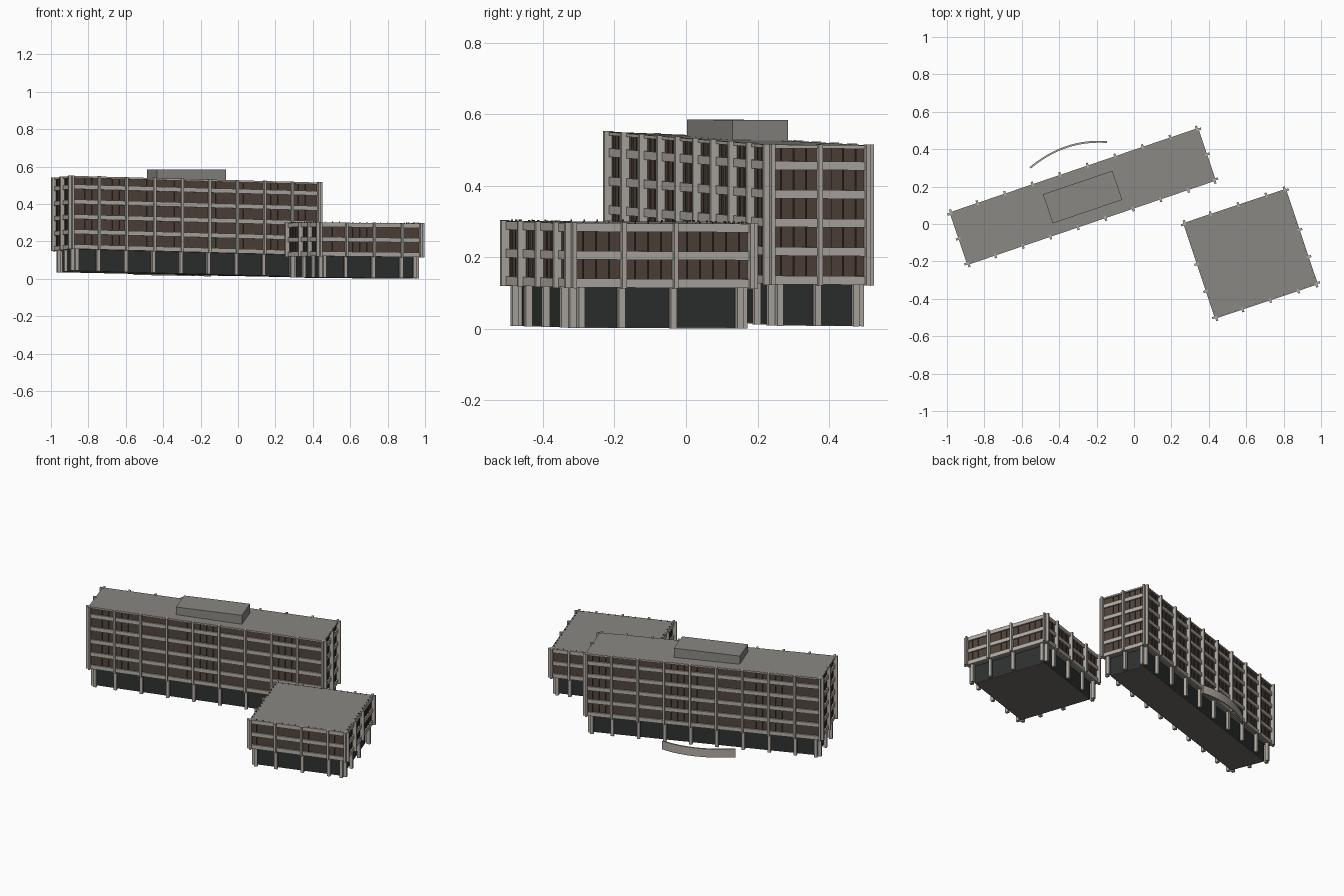
import bpy, bmesh, math
from mathutils import Matrix, Vector

if "Cube" in bpy.data.objects:
    bpy.data.objects.remove(bpy.data.objects["Cube"])


def material(name, rgb):
    m = bpy.data.materials.new(name)
    m.diffuse_color = (*rgb, 1)
    m.use_nodes = True
    m.node_tree.nodes["Principled BSDF"].inputs["Base Color"].default_value = m.diffuse_color
    return m


CONCRETE = material("concrete", (0.44, 0.41, 0.375))
ROOF = material("roof_grey", (0.25, 0.243, 0.228))
BROWN = material("brown_window", (0.082, 0.058, 0.043))
MULLION = material("mullion_brown", (0.065, 0.047, 0.035))
GLASS = material("dark_glass", (0.028, 0.031, 0.031))
FLOOR = material("floor_brown", (0.15, 0.14, 0.125))


def add_box(bm, lo, hi, rot=Matrix()):
    c = [(a + b) / 2 for a, b in zip(lo, hi)]
    s = [abs(b - a) for a, b in zip(lo, hi)]
    bmesh.ops.create_cube(bm, size=1, matrix=rot @ Matrix.Translation(c) @ Matrix.Diagonal((*s, 1)))


def finish(bm, name, mat, frame=Matrix(), twist=0):
    for v in bm.verts:
        v.co.z += twist * v.co.x * v.co.y
    bm.transform(frame)
    bmesh.ops.recalc_face_normals(bm, faces=bm.faces)
    me = bpy.data.meshes.new(name)
    bm.to_mesh(me)
    bm.free()
    me.materials.append(mat)
    ob = bpy.data.objects.new(name, me)
    bpy.context.collection.objects.link(ob)
    return ob


def ground_frame(x, y, z, angle, slope_u, slope_v):
    # rotated frame on sloping ground, walls kept vertical
    shear = Matrix.Identity(4)
    shear[2][0], shear[2][1] = slope_u, slope_v
    return Matrix.Translation((x, y, z)) @ Matrix.Rotation(math.radians(angle), 4, 'Z') @ shear


def building(name, frame, length, depth, base, top, bands, stops_u, stops_v, fin_top, twist=0):
    hu, hv = length / 2, depth / 2
    parts = {k: bmesh.new() for k in
             ("core", "lobby", "floor", "roof", "bands", "columns", "pillars", "mullions")}

    # window core, recessed lobby, ground floor, roof and first-floor slab
    r = 0.007
    add_box(parts["core"], (r - hu, r - hv, base + 0.004), (hu - r, hv - r, top - 0.006))
    g = 0.036
    add_box(parts["lobby"], (g - hu, g - hv, 0.002), (hu - g, hv - g, base + 0.006))
    add_box(parts["floor"], (g - hu, g - hv, 0.0), (hu - g, hv - g, 0.002))
    add_box(parts["roof"], (-hu, -hv, top - 0.006), (hu, hv, top))
    add_box(parts["roof"], (r / 2 - hu, r / 2 - hv, base), (hu - r / 2, hv - r / 2, base + 0.006))

    for k in range(4):
        rot = Matrix.Rotation(k * math.pi / 2, 4, 'Z')
        h, d = (hu, hv) if k % 2 == 0 else (hv, hu)
        stops = [s - h for s in (stops_u if k % 2 == 0 else stops_v)]
        if k >= 2:
            stops = [-s for s in reversed(stops)]
        # horizontal spandrels
        for z0, z1 in bands:
            add_box(parts["bands"], (-h, -d - 0.002, base + z0), (h, -d + r + 0.002, base + z1), rot)
        for s in stops:
            # projecting facade columns
            c = max(-h + 0.006, min(h - 0.006, s))
            add_box(parts["columns"], (c - 0.006, -d - 0.016, base - 0.002),
                    (c + 0.006, -d + r + 0.002, top + 0.002), rot)
            # ground floor pillars
            p = max(-h + 0.034, min(h - 0.034, s))
            add_box(parts["pillars"], (p - 0.009, -d + 0.006, 0), (p + 0.009, -d + 0.025, base + 0.003), rot)
        # window mullions between columns
        for a, b in zip(stops, stops[1:]):
            n = max(2, round((b - a) / 0.039))
            for j in range(1, n):
                m = a + (b - a) * j / n
                add_box(parts["mullions"], (m - 0.0015, -d + 0.003, base + 0.01),
                        (m + 0.0015, -d + r + 0.002, top + fin_top), rot)

    mats = dict(core=BROWN, lobby=GLASS, floor=FLOOR, roof=ROOF, bands=CONCRETE,
                columns=CONCRETE, pillars=CONCRETE, mullions=MULLION)
    for k, bm in parts.items():
        finish(bm, f"{name}_{k}", mats[k], frame, twist)


# long five-storey block
L, D = 1.40, 0.293
big = ground_frame(-0.274, 0.147, 0.0235, 18.75, -0.0225, -0.022)
big_bands = [(0.08 * i, 0.08 * i + 0.024) for i in range(5)] + [(0.38, 0.389)]
building("long_block", big, L, D, 0.116, 0.506, big_bands,
         [L * i / 9 for i in range(10)], [0, D / 2, D], -0.002, 0.022)

# rooftop plant room, level top
bm = bmesh.new()
add_box(bm, (-0.196, -0.082, 0.515), (0.196, 0.082, 0.584))
finish(bm, "plant_room", ROOF, ground_frame(-0.275, 0.144, 0, 18.75, -0.003, -0.004))

# square two-storey block
small = ground_frame(0.623, -0.159, 0.0045, 18.5, -0.010, -0.004)
building("square_block", small, 0.576, 0.535, 0.113, 0.293,
         [(0, 0.025), (0.078, 0.102), (0.156, 0.179)],
         [0, 0.153, 0.309, 0.467, 0.576], [0, 0.153, 0.306, 0.535], 0.005)

# curved entrance wall behind the long block
A, B, C = Vector((-0.555, 0.30)), Vector((-0.37, 0.455)), Vector((-0.145, 0.438))
bm = bmesh.new()
rings = []
for i in range(17):
    t = i / 16
    p = A * (1 - t) ** 2 + B * 2 * t * (1 - t) + C * t * t
    tan = ((B - A) * (1 - t) + (C - B) * t).normalized()
    n = Vector((-tan.y, tan.x)) * 0.005
    z = 0.021 - 0.008 * t
    rings.append([bm.verts.new((q.x, q.y, zz)) for q, zz in
                  ((p + n, z), (p + n, z + 0.052), (p - n, z + 0.052), (p - n, z))])
for a, b in zip(rings, rings[1:]):
    for j in range(4):
        bm.faces.new((a[j], a[(j + 1) % 4], b[(j + 1) % 4], b[j]))
bm.faces.new(rings[0])
bm.faces.new(rings[-1][::-1])
finish(bm, "curved_wall", CONCRETE)
